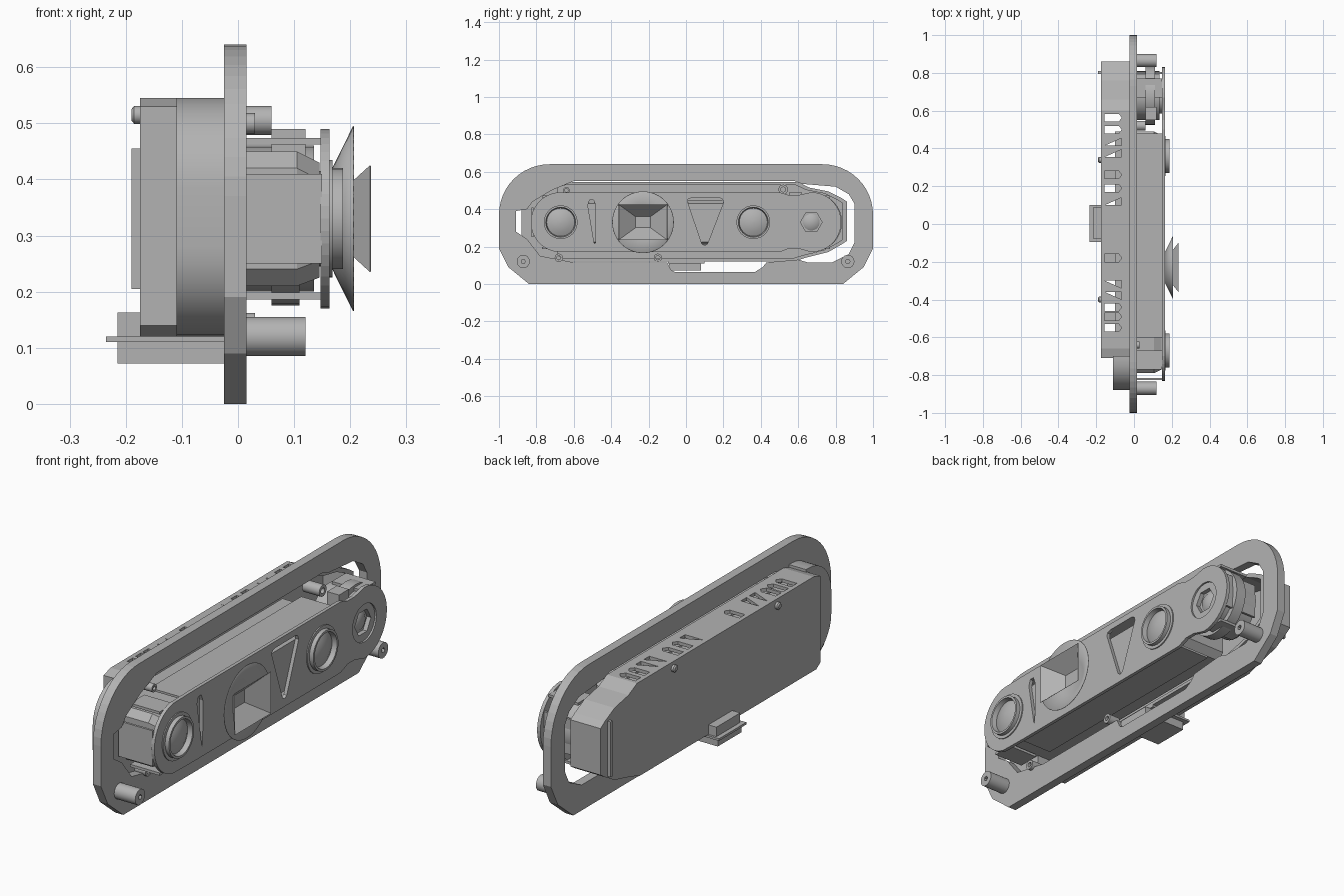
import bpy, bmesh
from math import sin, cos, pi, radians
from mathutils import Matrix, Vector

cube = bpy.data.objects.get("Cube")
if cube:
    bpy.data.objects.remove(cube)

grey = bpy.data.materials.new("neutral_grey")
grey.use_nodes = True
COLOUR = (0.45, 0.45, 0.45, 1)
grey.diffuse_color = COLOUR
grey.node_tree.nodes["Principled BSDF"].inputs["Base Color"].default_value = COLOUR

# Sketch axes (u, v, depth) become world (y, z, x)
TO_WORLD = Matrix(((0, 0, 1, 0), (1, 0, 0, 0), (0, 1, 0, 0), (0, 0, 0, 1)))


def add(name, bm, smooth=False):
    mesh = bpy.data.meshes.new(name)
    bmesh.ops.remove_doubles(bm, verts=bm.verts, dist=0.0001)
    bmesh.ops.recalc_face_normals(bm, faces=bm.faces)
    bm.to_mesh(mesh)
    bm.free()
    mesh.materials.append(grey)
    ob = bpy.data.objects.new(name, mesh)
    bpy.context.collection.objects.link(ob)
    if smooth:
        bpy.ops.object.select_all(action="DESELECT")
        ob.select_set(True)
        bpy.context.view_layer.objects.active = ob
        bpy.ops.object.shade_smooth_by_angle(angle=radians(35))
    return ob


def arc(y, z, r, a0=0, a1=360, n=32):
    full = a1 - a0 == 360
    steps = [radians(a0 + (a1 - a0) * i / n) for i in range(n if full else n + 1)]
    return [(y + r * cos(a), z + r * sin(a)) for a in steps]


def slab(name, loops, x0, x1, smooth=False):
    """Extruded outline; every loop after the first is a hole."""
    cu = bpy.data.curves.new(name, "CURVE")
    cu.dimensions, cu.fill_mode = "2D", "BOTH"
    cu.extrude = (x1 - x0) / 2
    for loop in loops:
        sp = cu.splines.new("POLY")
        sp.points.add(len(loop) - 1)
        for p, (u, v) in zip(sp.points, loop):
            p.co = (u, v, 0, 1)
        sp.use_cyclic_u = True
    tmp = bpy.data.objects.new(name, cu)
    bpy.context.collection.objects.link(tmp)
    bpy.context.view_layer.update()
    mesh = bpy.data.meshes.new_from_object(tmp.evaluated_get(bpy.context.evaluated_depsgraph_get()))
    bm = bmesh.new()
    bm.from_mesh(mesh)
    bpy.data.objects.remove(tmp)
    bpy.data.meshes.remove(mesh)
    for f in bm.faces:
        f.smooth = False
    bm.transform(Matrix.Translation(((x0 + x1) / 2, 0, 0)) @ TO_WORLD)
    return add(name, bm, smooth)


def box(name, x, y, z):
    bm = bmesh.new()
    size = Vector((x[1] - x[0], y[1] - y[0], z[1] - z[0]))
    mid = Vector((sum(x), sum(y), sum(z))) / 2
    bmesh.ops.create_cube(bm, size=1, matrix=Matrix.Translation(mid) @ Matrix.Diagonal((*size, 1)))
    return add(name, bm)


def loft(name, sections, cap_start=True, cap_end=True, smooth=False):
    """Skin between (x, outline) sections."""
    bm = bmesh.new()
    rings = [[bm.verts.new((x, y, z)) for y, z in outline] for x, outline in sections]
    n = len(rings[0])
    for a, b in zip(rings, rings[1:]):
        for i in range(n):
            bm.faces.new((a[i], a[(i + 1) % n], b[(i + 1) % n], b[i]))
    if cap_start:
        bm.faces.new(rings[0])
    if cap_end:
        bm.faces.new(rings[-1])
    return add(name, bm, smooth)


def turned(name, y, z, profile, n=32, **kw):
    return loft(name, [(x, arc(y, z, r, n=n)) for r, x in profile], smooth=True, **kw)


def rect(y0, y1, z0, z1):
    return [(y0, z0), (y1, z0), (y1, z1), (y0, z1)]


def bevelled(y0, y1, z0, z1, c):
    return [(y0 + c, z0), (y1 - c, z0), (y1, z0 + c), (y1, z1 - c),
            (y1 - c, z1), (y0 + c, z1), (y0, z1 - c), (y0, z0 + c)]


# Mounting plate with its large stepped opening
half = [(0.84, 0), (0.95, 0.09), (1, 0.19)] + arc(0.73, 0.37, 0.27, 0, 90, 12)
outer = half + [(-y, z) for y, z in reversed(half)]
opening = [(-0.91, 0.28), (-0.85, 0.24), (-0.78, 0.15), (-0.6, 0.115), (-0.1, 0.115),
           (-0.08, 0.075), (-0.06, 0.065), (0.37, 0.065), (0.41, 0.09), (0.43, 0.115),
           (0.6, 0.13), (0.65, 0.115), (0.78, 0.115), (0.87, 0.16), (0.9, 0.22),
           (0.9, 0.43), (0.87, 0.48), (0.8, 0.52), (0.62, 0.535), (0.58, 0.55),
           (-0.6, 0.55), (-0.72, 0.5), (-0.82, 0.44), (-0.85, 0.4), (-0.91, 0.39)]
slab("mounting_plate", [outer, opening], -0.025, 0.015)

# Pegs, screw lugs
for side, y in (("right", -0.87), ("left", 0.865)):
    slab("peg_" + side, [arc(y, 0.12, 0.035), arc(y, 0.12, 0.012, n=5)], 0.0, 0.12, True)
for i, (y, z, r, x1) in enumerate(((0.52, 0.505, 0.026, 0.06), (-0.15, 0.14, 0.022, 0.03),
                                   (-0.68, 0.14, 0.022, 0.03), (-0.64, 0.5, 0.018, 0.03))):
    slab(f"screw_lug_{i}", [arc(y, z, r, n=24), arc(y, z, r * 0.5, n=12)], -0.025, x1, True)

# Rear housing: walls, back panel and rounded end
shell = [(-0.71, 0.14), (-0.68, 0.12), (0.58, 0.12), (0.64, 0.14), (0.76, 0.17), (0.83, 0.21),
         (0.86, 0.23), (0.86, 0.44), (0.83, 0.46), (0.76, 0.495), (0.66, 0.515),
         (0.6, 0.545), (-0.66, 0.545), (-0.71, 0.53)]
inside = [(0.05 + (y - 0.05) * 0.97, 0.333 + (z - 0.333) * 0.93) for y, z in shell]
wall = slab("housing_wall", [shell, inside], -0.16, -0.025)
slab("housing_back", [shell], -0.175, -0.16)
end = [(-0.7, 0.12), (-0.7, 0.545)] + arc(-0.72, 0.385, 0.16, 90, 180, 8) + arc(-0.72, 0.28, 0.16, 180, 270, 8)
slab("housing_end", [end], -0.11, -0.025, True)

# Vent slots through the housing walls
bm = bmesh.new()


def vent(outline, z0):
    low = [bm.verts.new((x, y, z0)) for x, y in outline]
    face = bm.faces.new(low)
    top = bmesh.ops.extrude_face_region(bm, geom=[face])
    bmesh.ops.translate(bm, vec=(0, 0, 0.6 - z0),
                        verts=[v for v in top["geom"] if isinstance(v, bmesh.types.BMVert)])


for y, through in ((0.563, 1), (0.5, 1), (0.26, 0), (0.19, 1), (-0.18, 0), (-0.44, 1), (-0.49, 0), (-0.55, 1)):
    vent([(-0.155, y - 0.02), (-0.08, y - 0.02), (-0.065, y), (-0.08, y + 0.02), (-0.155, y + 0.02)],
         0.05 if through else 0.4)
for y, s in ((0.435, 1), (0.375, 1), (0.12, 1), (-0.32, -1), (-0.38, -1)):
    vent([(-0.155, y - 0.02 * s), (-0.065, y + 0.02 * s), (-0.065, y - 0.02 * s)], 0.05)
cutter = add("vent_cutter", bm)
cutter.hide_render = True
mod = wall.modifiers.new("vents", "BOOLEAN")
mod.object, mod.operation, mod.solver = cutter, "DIFFERENCE", "EXACT"
bpy.context.view_layer.update()
wall.data = bpy.data.meshes.new_from_object(wall.evaluated_get(bpy.context.evaluated_depsgraph_get()))
wall.modifiers.clear()
bpy.data.objects.remove(cutter)

# Rear details: rib, screws and connector
box("rear_rib", (-0.19, -0.17), (0.795, 0.81), (0.205, 0.455))
for i, y in enumerate((0.34, -0.4)):
    turned(f"rear_screw_{i}", y, 0.515, ((0.016, -0.17), (0.016, -0.185), (0.01, -0.19)), n=16)
box("connector_base", (-0.215, 0.0), (-0.09, 0.08), (0.072, 0.11))
box("connector_flange", (-0.235, -0.025), (-0.095, 0.1), (0.11, 0.12))
box("connector_plug", (-0.215, -0.17), (-0.08, 0.09), (0.12, 0.163))

# Main sensor body with a chamfered front, and its clip sheets
wide = bevelled(-0.79, 0.49, 0.21, 0.45, 0.03)
narrow = bevelled(-0.77, 0.47, 0.225, 0.43, 0.03)
loft("sensor_body", [(-0.1, wide), (0.105, wide), (0.145, narrow)])
for side, z in (("upper", 0.468), ("lower", 0.192)):
    box("clip_sheet_" + side, (-0.02, 0.148), (-0.6, 0.48), (z - 0.005, z + 0.005))
    for y in (-0.72, 0.72):
        box(f"clip_{side}_{'left' if y > 0 else 'right'}", (0.0, 0.148), (y - 0.05, y + 0.05), (z - 0.006, z + 0.006))
for side, y in (("right", -0.82), ("left", 0.8)):
    box("end_bracket_" + side, (-0.02, 0.15), (y - 0.005, y + 0.005), (0.25, 0.41))

# Round end module
slab("module_base", [arc(0.68, 0.33, 0.155)], 0.06, 0.11, True)
slab("module_front", [arc(0.68, 0.33, 0.13)], -0.02, 0.135, True)
box("module_lug", (0.06, 0.12), (0.55, 0.62), (0.42, 0.49))

# Faceplate with windows
L1, L2, L3 = (-0.67, 0.33), (0.36, 0.33), (0.67, 0.33)
face = (arc(*L3, 0.16, -90, 90, 20) + [(0.6, 0.475), (0.55, 0.475), (0.5, 0.49)]
        + [(-0.55, 0.49)] + arc(*L1, 0.16, 100, 260, 20)
        + [(-0.55, 0.17), (0.5, 0.17), (0.55, 0.19), (0.6, 0.19)])
tri = [(0.085, 0.215), (0.1, 0.205), (0.115, 0.215), (0.2, 0.435), (0.195, 0.453),
       (0.18, 0.46), (0.03, 0.46), (0.012, 0.453), (0.01, 0.435)]
slim = [(-0.49, 0.215), (-0.485, 0.22), (-0.483, 0.42), (-0.495, 0.45), (-0.515, 0.45), (-0.525, 0.42)]
slab("faceplate", [face, tri, slim, arc(*L3, 0.085)], 0.147, 0.163)

# Lenses
for name, (y, z), r in (("lens_large", L1, 0.09), ("lens_small", L2, 0.09)):
    turned(name, y, z, ((r + 0.015, 0.15), (r + 0.015, 0.168), (r, 0.168), (r, 0.187), (r - 0.01, 0.187),
                        (r - 0.015, 0.165), (0.05, 0.176), (0.025, 0.181), (0.006, 0.183)))
slab("hex_ring", [arc(*L3, 0.085), arc(*L3, 0.058, n=6)], 0.13, 0.155, True)
turned("hex_lens", *L3, ((0.05, 0.13), (0.035, 0.143), (0.005, 0.147)))

# Flared cone and rectangular horn, both open at the front
cone = turned("flared_cone", -0.23, 0.33, ((0.08, 0.163), (0.165, 0.205)), n=48, cap_end=False)
horn = loft("rectangular_horn", [(0.164, rect(-0.27, -0.19, 0.3, 0.36)),
                                 (0.235, rect(-0.36, -0.1, 0.235, 0.425))], cap_end=False)
for ob in (cone, horn):
    ob.modifiers.new("thin_wall", "SOLIDIFY").thickness = 0.002
